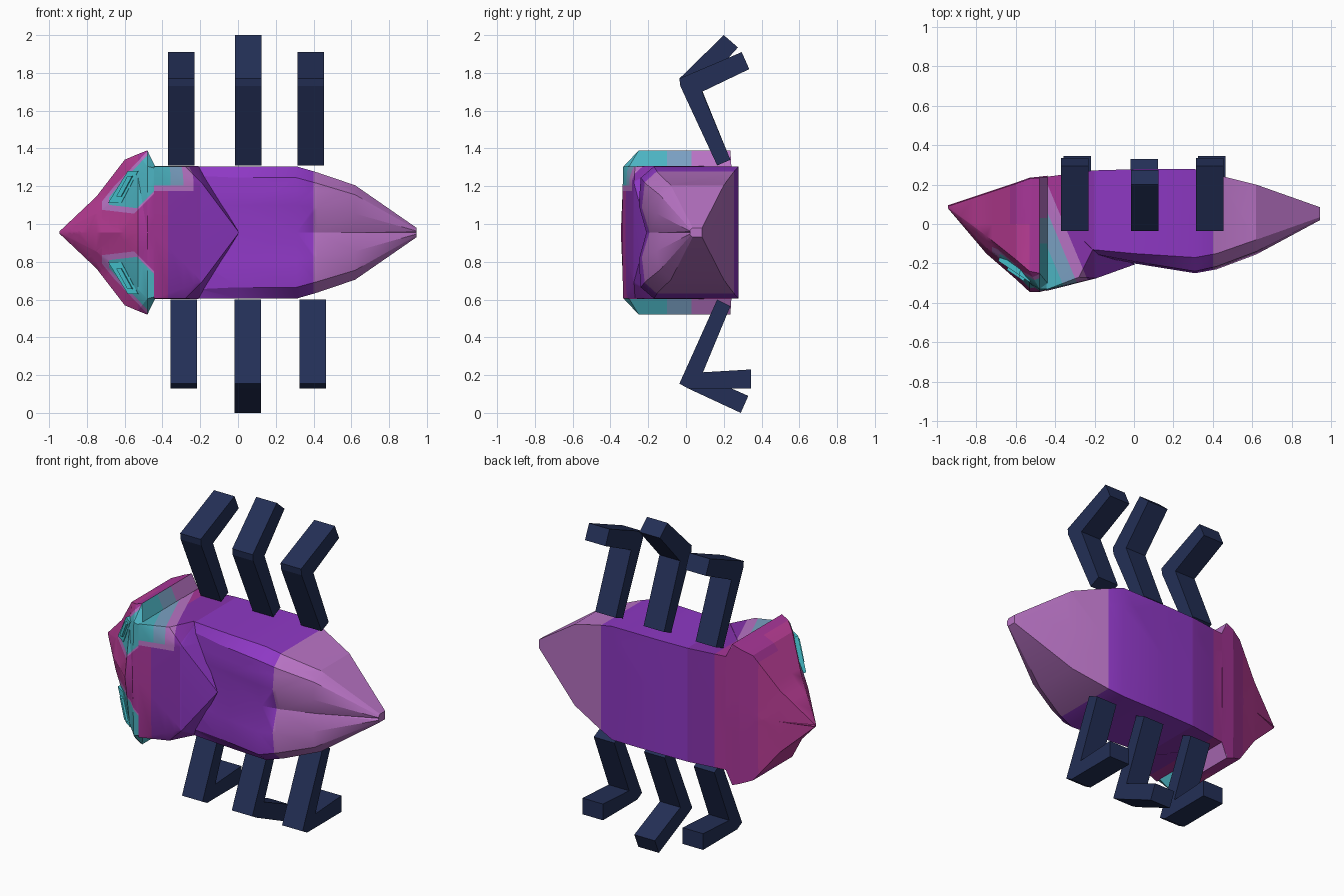
import bpy, bmesh, math
from mathutils import Vector

if "Cube" in bpy.data.objects:
    bpy.data.objects.remove(bpy.data.objects["Cube"])

MID = 0.955  # height of the long axis; the body mirrors about it


def material(name, rgb):
    lin = [((c / 255 + 0.055) / 1.055) ** 2.4 for c in rgb]
    m = bpy.data.materials.new(name)
    m.use_nodes = True
    m.diffuse_color = (*lin, 1)
    m.node_tree.nodes["Principled BSDF"].inputs["Base Color"].default_value = (*lin, 1)
    return m


names = ["rose", "magenta", "purple", "violet", "lilac", "teal", "blue_grey", "eye_cyan", "navy"]
shades = [(184, 60, 148), (168, 54, 152), (134, 50, 172), (142, 56, 196), (184, 115, 196),
          (76, 180, 194), (122, 160, 194), (70, 196, 208), (35, 47, 86)]
mats = {n: material(n, s) for n, s in zip(names, shades)}


def finish(bm, name, mat=None, rule=None):
    bmesh.ops.recalc_face_normals(bm, faces=bm.faces)
    if rule:
        for f in bm.faces:
            f.material_index = names.index(rule(f.calc_center_median()))
    mesh = bpy.data.meshes.new(name)
    bm.to_mesh(mesh)
    bm.free()
    ob = bpy.data.objects.new(name, mesh)
    bpy.context.collection.objects.link(ob)
    for m in ([mats[mat]] if mat else mats.values()):
        mesh.materials.append(m)
    if rule:
        bpy.ops.object.select_all(action='DESELECT')
        ob.select_set(True)
        bpy.context.view_layer.objects.active = ob
        bpy.ops.object.shade_smooth_by_angle(angle=math.radians(25))


def cut(bm, point, normal):
    bmesh.ops.bisect_plane(bm, geom=bm.verts[:] + bm.edges[:] + bm.faces[:],
                           plane_co=point, plane_no=normal)


def cut_x(bm, *places):
    for x in places:
        cut(bm, (x, 0, 0), (1, 0, 0))


# Eye patch outline in (x, distance from the axis), with a smaller core
PATCH = [(-0.72, 0.12), (-0.55, 0.10), (-0.43, 0.22), (-0.43, 0.44),
         (-0.48, 0.43), (-0.66, 0.24), (-0.72, 0.165)]
CORE = [(-0.43 + (x + 0.43) * 0.87, 0.32 + (d - 0.32) * 0.87) for x, d in PATCH]
# Shoulder patch bands, slanting back along the side
BANDS = [("teal", -0.385), ("blue_grey", -0.31), ("lilac", -0.25)]
SLANT = Vector((1, 0.42, 0))


def edges(poly):
    return list(zip(poly, poly[1:] + poly[:1]))


def inside(poly, x, d):
    return all((bx - ax) * (d - ad) - (bd - ad) * (x - ax) > 0
               for (ax, ad), (bx, bd) in edges(poly))


def band_value(c):
    return SLANT.dot(c) + SLANT.y * 0.25


def cut_patch(bm):
    bmesh.ops.triangulate(bm, faces=bm.faces)
    for poly in (PATCH, CORE):
        for (ax, ad), (bx, bd) in edges(poly):
            for s in (1, -1):
                cut(bm, (ax, 0, MID + s * ad), (bd - ad, 0, -s * (bx - ax)))
    for y in (-0.1, 0.0, 0.03):
        cut(bm, (0, y, 0), (0, 1, 0))


def cut_bands(bm):
    bmesh.ops.triangulate(bm, faces=bm.faces)
    for _, s in BANDS:
        cut(bm, SLANT * ((s - SLANT.y * 0.25) / SLANT.length_squared), SLANT)
    for d in (0.22, 0.25):
        cut(bm, (0, 0, MID + d), (0, 0, 1))
    cut_x(bm, -0.37, -0.2, 0.4)


# Colour rule for the patches and the bands along the body
def paint(c):
    x, y, d = c.x, c.y, abs(c.z - MID)
    if -0.481 < x < -0.439 and d > 0.352:  # rear rim of the head
        return "teal" if y < -0.1 else "blue_grey" if y < 0.03 else "lilac"
    if x < -0.44 and y < 0 and inside(PATCH, x, d):
        return "teal" if inside(CORE, x, d) else "lilac"
    if x > -0.44 and y < 0.23 and c.z > MID + 0.22:
        for name, limit in BANDS:
            if band_value(c) < limit:
                return name if d > 0.25 else "lilac"
    if x < (-0.53 if y < 0 else -0.63):
        return "rose"
    if x < -0.37:
        return "magenta"
    if x < -0.2:
        return "purple"
    return "violet" if x < 0.4 else "lilac"


def loft(sections):
    """Skin half profiles (x, [(y, half height), ...]) mirrored about the long axis."""
    bm = bmesh.new()
    rings = []
    for x, half in sections:
        ring = half + [(y, -z) for y, z in reversed(half) if z > 0]
        rings.append([bm.verts.new((x, y, MID + z)) for y, z in ring])
    for a, b in zip(rings, rings[1:]):
        n = len(a)
        for i in range(n):
            bm.faces.new((a[i], a[(i + 1) % n], b[(i + 1) % n], b[i]))
    bm.faces.new(rings[0])
    bm.faces.new(rings[-1])
    return bm


# Head: pointed wedge flaring to a rim
def head_ring(x, ridge, cheek, a, corner, h, back):
    return x, [(ridge, 0), (cheek, a), (corner, h), (back, h), (back + 0.005, 0)]


bm = loft([
    head_ring(-0.945, 0.08, 0.082, 0.004, 0.086, 0.006, 0.09),
    head_ring(-0.75, -0.15, -0.12, 0.10, -0.06, 0.19, 0.155),
    head_ring(-0.60, -0.28, -0.235, 0.22, -0.18, 0.385, 0.205),
    head_ring(-0.53, -0.345, -0.30, 0.30, -0.24, 0.415, 0.23),
    head_ring(-0.48, -0.345, -0.33, 0.35, -0.25, 0.435, 0.235),
    head_ring(-0.44, -0.335, -0.33, 0.34, -0.30, 0.352, 0.24)])
cut_patch(bm)
cut_x(bm, -0.63, -0.53)
finish(bm, "head", rule=paint)


# Body: chamfered front, square back, folded tail
def body_ring(x, mid, fold, front, a, corner, h, back):
    return x, [(mid, 0), (fold, a * 0.5), (front, a), (corner, h), (back, h), (back, 0)]


bm = loft([
    body_ring(-0.44, -0.32, -0.32, -0.32, 0.34, -0.31, 0.35, 0.24),
    body_ring(-0.21, -0.15, -0.16, -0.15, 0.30, -0.13, 0.35, 0.272),
    body_ring(0.0, -0.18, -0.20, -0.19, 0.29, -0.15, 0.35, 0.278),
    body_ring(0.31, -0.21, -0.25, -0.24, 0.29, -0.17, 0.35, 0.278),
    body_ring(0.42, -0.19, -0.23, -0.215, 0.26, -0.15, 0.318, 0.25),
    body_ring(0.62, -0.12, -0.155, -0.14, 0.20, -0.08, 0.25, 0.20),
    body_ring(0.945, 0.03, 0.02, 0.025, 0.016, 0.035, 0.025, 0.085)])
cut_bands(bm)
finish(bm, "body", rule=paint)

# Shoulder plate: wedge with a chevron rear edge overlapping the body
bm = bmesh.new()
for x, y, z in [(-0.445, -0.333, 0.35), (-0.445, -0.34, 0), (-0.28, -0.27, 0.35),
                (-0.19, -0.275, 0.26), (0.005, -0.205, 0), (-0.445, 0.1, 0.352),
                (-0.21, -0.13, 0.352)]:
    for s in ((1, -1) if z else (1,)):
        bm.verts.new((x, y, MID + s * z))
bmesh.ops.convex_hull(bm, input=bm.verts)
cut_bands(bm)
finish(bm, "shoulder_plate", rule=paint)


def prism(name, front, back, mat):
    bm = bmesh.new()
    a = [bm.verts.new(p) for p in front]
    b = [bm.verts.new(p) for p in back]
    bm.faces.new(a)
    bm.faces.new(b)
    for i in range(len(a)):
        j = (i + 1) % len(a)
        bm.faces.new((a[i], a[j], b[j], b[i]))
    finish(bm, name, mat)


# Eyes: slanted raised slots lying on the face, each with a smaller bar on top
def eye(name, side, outline, lift):
    front = [(x - lift * 0.5, -0.17 - 0.67 * (x + 0.68) - lift, MID + side * d) for x, d in outline]
    prism(name, front, [(x + 0.02, y + 0.06, z) for x, y, z in front], "eye_cyan")


for word, side in (("upper", 1), ("lower", -1)):
    eye(word + "_eye", side, [(-0.68, 0.155), (-0.61, 0.155), (-0.52, 0.325), (-0.575, 0.325)], 0.018)
    eye(word + "_eye_bar", side, [(-0.63, 0.19), (-0.605, 0.19), (-0.545, 0.30), (-0.57, 0.30)], 0.03)

# Legs: bent flat bars, side profile (y, z) extruded across x
upper_thigh = [(-0.035, 1.77), (-0.03, 1.73), (0.165, 1.31), (0.235, 1.34)]
lower_thigh = [(0.01, 0.13), (-0.035, 0.155), (0.165, 0.60), (0.235, 0.565)]
upper_outer = upper_thigh + [(0.085, 1.70), (0.335, 1.82), (0.295, 1.91)]
upper_middle = upper_thigh + [(0.08, 1.72), (0.275, 1.935), (0.20, 2.0)]
lower_outer = lower_thigh + [(0.09, 0.215), (0.345, 0.23), (0.345, 0.13)]
lower_middle = lower_thigh + [(0.08, 0.20), (0.33, 0.09), (0.29, 0.0)]
for name, x, profile in [("upper_front_leg", -0.30, upper_outer),
                         ("upper_middle_leg", 0.055, upper_middle),
                         ("upper_rear_leg", 0.385, upper_outer),
                         ("lower_front_leg", -0.288, lower_outer),
                         ("lower_middle_leg", 0.052, lower_middle),
                         ("lower_rear_leg", 0.395, lower_outer)]:
    prism(name, [(x - 0.07, y, z) for y, z in profile],
          [(x + 0.07, y, z) for y, z in profile], "navy")
